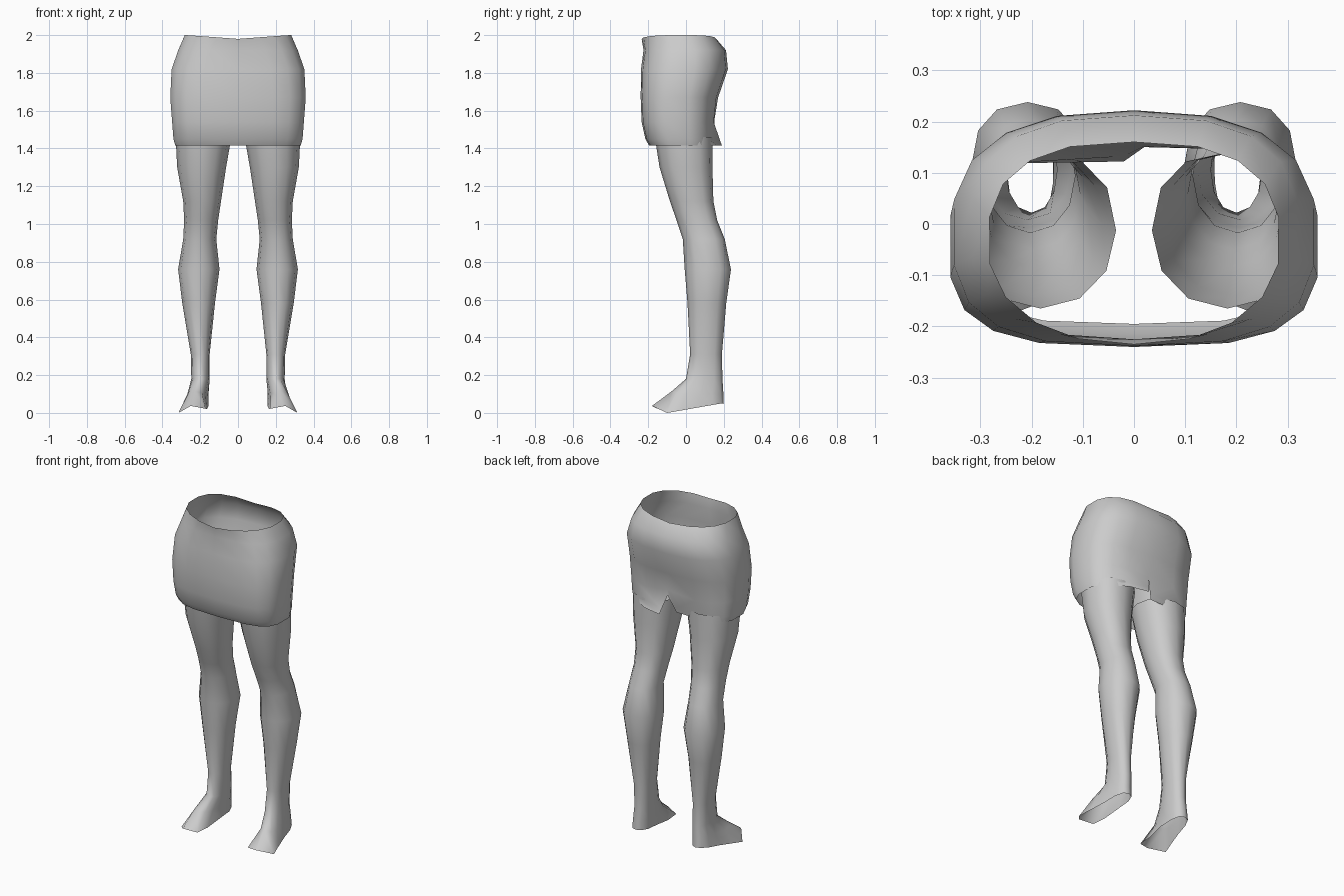
import bpy, bmesh, math

skin = bpy.data.materials.new("plain grey")
skin.diffuse_color = (0.6, 0.6, 0.6, 1)


def ring(z, x0, x1, yf, yb, n, ef=2.0, eb=2.0):
    """Closed section: point 0 is the back centre, then round by the +x side."""
    cx, cy = (x0 + x1) / 2, (yf + yb) / 2
    rx, ry = (x1 - x0) / 2, (yb - yf) / 2
    pts = []
    for i in range(n):
        a = 2 * math.pi * i / n
        s, c = math.sin(a), math.cos(a)
        e = 2 / (eb if c > 0 else ef)
        pts.append((cx + math.copysign(abs(s) ** e, s) * rx,
                    cy + math.copysign(abs(c) ** e, c) * ry, z))
    return pts


def loft(name, rings, mirror=False, angle=70):
    """Open tube through the rings, listed from top to bottom."""
    bm = bmesh.new()
    rows = [[bm.verts.new((-x if mirror else x, y, z)) for x, y, z in r] for r in rings]
    n = len(rows[0])
    for a, b in zip(rows, rows[1:]):
        for i in range(n):
            j = (i + 1) % n
            f = (a[i], a[j], b[j], b[i])
            bm.faces.new(f if mirror else f[::-1])
    bmesh.ops.recalc_face_normals(bm, faces=bm.faces)
    me = bpy.data.meshes.new(name)
    bm.to_mesh(me)
    bm.free()
    me.materials.append(skin)
    ob = bpy.data.objects.new(name, me)
    bpy.context.collection.objects.link(ob)
    bpy.ops.object.select_all(action='DESELECT')
    ob.select_set(True)
    bpy.context.view_layer.objects.active = ob
    bpy.ops.object.shade_smooth_by_angle(angle=math.radians(angle))
    return ob


# Skirt: z, half width, front y, back y, front and back squareness
N = 18
skirt = [ring(z, -w, w, f, b, N, ef, eb) for z, w, f, b, ef, eb in (
    (2.00, 0.285, -0.235, 0.160, 2.2, 2.6),
    (1.92, 0.320, -0.225, 0.212, 2.7, 2.6),
    (1.82, 0.355, -0.238, 0.222, 3.0, 2.5),
    (1.67, 0.362, -0.240, 0.170, 3.2, 2.6),
    (1.54, 0.352, -0.235, 0.155, 3.3, 2.8),
    (1.45, 0.345, -0.215, 0.150, 3.3, 2.8),
    (1.415, 0.335, -0.195, 0.148, 3.3, 2.8))]
# Waistline dips at the front and back middle
skirt[0] = [(x, y, 2.0 - 0.02 * (1 - min(1, abs(x) / 0.27))) for x, y, z in skirt[0]]
# Rear slit: raised apex with one lip flared out and the other tucked in
skirt[-1][0] = (0.02, 0.150, 1.525)
skirt[-2][0] = (0.02, 0.150, 1.53)
skirt[-3][0] = (0.02, 0.152, 1.56)
skirt[-1][1], skirt[-2][1] = (0.05, 0.190, 1.415), (0.05, 0.178, 1.45)
skirt[-1][2] = (0.17, 0.165, 1.415)
skirt[-1][-1], skirt[-2][-1] = (-0.02, 0.122, 1.42), (-0.02, 0.132, 1.45)
loft("skirt", skirt)

# Legs: z, inner x, outer x, front y, back y
leg = [ring(*s, 12, 2.1, 2.3) for s in (
    (1.46, 0.035, 0.330, -0.165, 0.140),
    (1.30, 0.063, 0.322, -0.140, 0.140),
    (1.12, 0.090, 0.290, -0.085, 0.145),
    (1.02, 0.105, 0.285, -0.050, 0.165),
    (0.92, 0.115, 0.290, -0.017, 0.205),
    (0.76, 0.098, 0.317, -0.007, 0.238),
    (0.58, 0.122, 0.295, 0.008, 0.213),
    (0.31, 0.150, 0.250, 0.022, 0.190),
    (0.18, 0.150, 0.247, 0.000, 0.193))]
# Foot: instep section, then the open sole edge
leg.append([(0.205, 0.198, 0.10), (0.232, 0.185, 0.10), (0.25, 0.14, 0.10),
            (0.257, 0.08, 0.10), (0.268, 0.0, 0.10), (0.262, -0.05, 0.105),
            (0.228, -0.075, 0.115), (0.19, -0.05, 0.105), (0.172, 0.0, 0.10),
            (0.158, 0.08, 0.10), (0.156, 0.14, 0.10), (0.175, 0.185, 0.10)])
leg.append([(0.205, 0.200, 0.05), (0.235, 0.188, 0.05), (0.257, 0.14, 0.042),
            (0.272, 0.06, 0.028), (0.295, -0.03, 0.012), (0.315, -0.10, 0.0),
            (0.25, -0.18, 0.037), (0.172, -0.15, 0.022), (0.165, -0.06, 0.02),
            (0.155, 0.05, 0.04), (0.158, 0.14, 0.045), (0.175, 0.188, 0.05)])
loft("right_leg", leg)
loft("left_leg", leg, mirror=True)
